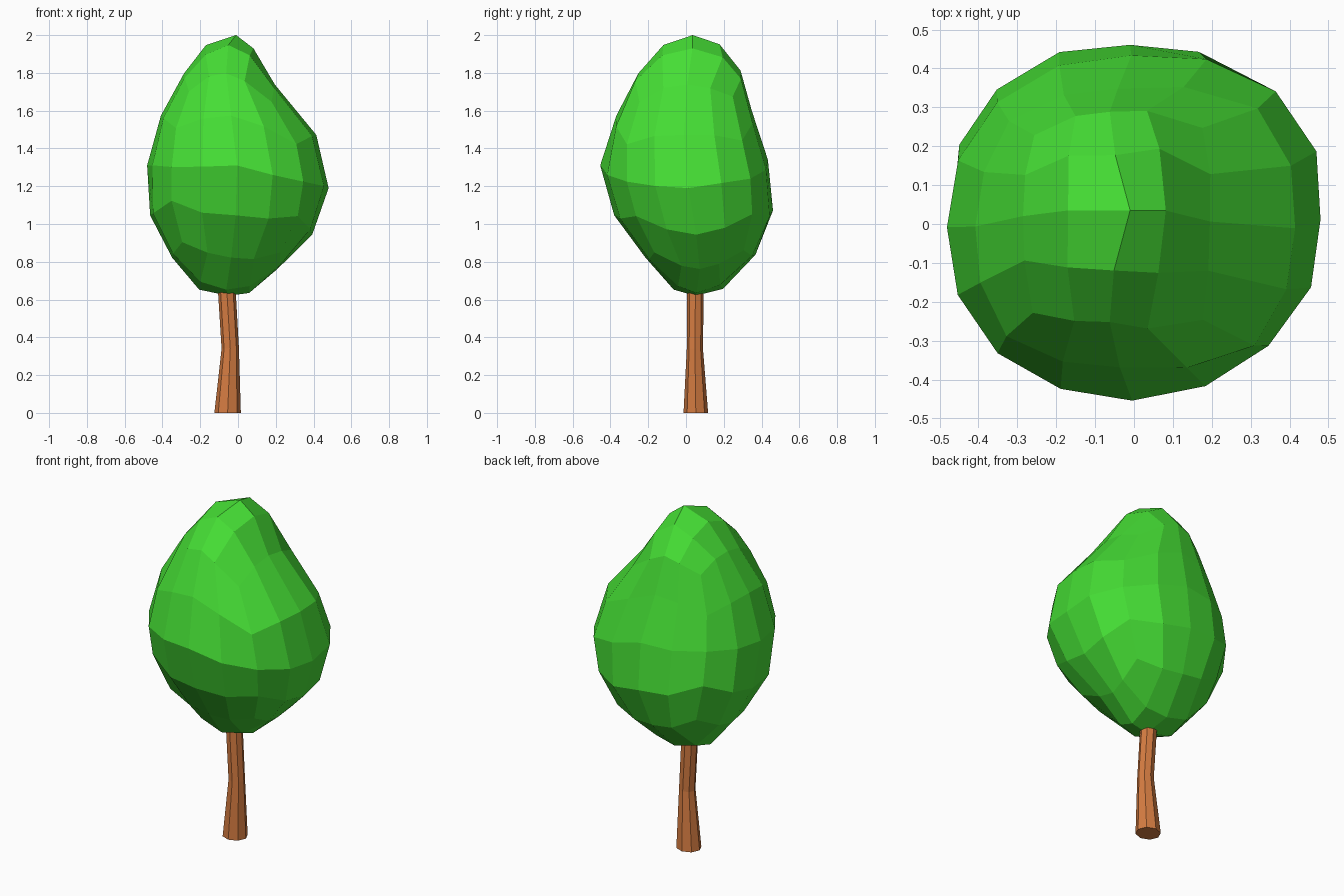
import bpy, bmesh, math, random

if "Cube" in bpy.data.objects:
    bpy.data.objects.remove(bpy.data.objects["Cube"])

random.seed(4)


def make_object(name, bm, color):
    bmesh.ops.recalc_face_normals(bm, faces=bm.faces)
    mesh = bpy.data.meshes.new(name)
    bm.to_mesh(mesh)
    bm.free()
    mat = bpy.data.materials.new(name + "_color")
    mat.diffuse_color = (*color, 1)
    mat.use_nodes = True
    mat.node_tree.nodes["Principled BSDF"].inputs["Base Color"].default_value = mat.diffuse_color
    mesh.materials.append(mat)
    obj = bpy.data.objects.new(name, mesh)
    bpy.context.collection.objects.link(obj)
    return obj


# Trunk: eight-sided rings along a bent path (x, y, z, radius)
bm = bmesh.new()
rings = []
for cx, cy, cz, r in [(-0.055, 0.052, 0, 0.070), (-0.041, 0.047, 0.34, 0.046),
                      (-0.06, 0.05, 0.66, 0.047)]:
    rings.append([bm.verts.new((cx + r * math.cos(i * math.tau / 8),
                                cy + r * 0.93 * math.sin(i * math.tau / 8), cz))
                  for i in range(8)])
for a, b in zip(rings, rings[1:]):
    for i in range(8):
        j = (i + 1) % 8
        bm.faces.new((a[i], a[j], b[j], b[i]))
bm.faces.new(rings[0])
bm.faces.new(rings[-1])
make_object("trunk", bm, (0.66, 0.2, 0.053))

# Crown outline: height, left, right, front, back
OUTLINE = [
    (0.62, -0.14, 0.04, -0.04, 0.14),
    (0.66, -0.22, 0.09, -0.07, 0.20),
    (0.79, -0.33, 0.24, -0.18, 0.33),
    (0.92, -0.40, 0.38, -0.315, 0.43),
    (1.05, -0.465, 0.44, -0.38, 0.46),
    (1.20, -0.475, 0.48, -0.43, 0.45),
    (1.35, -0.48, 0.465, -0.46, 0.43),
    (1.50, -0.445, 0.40, -0.395, 0.375),
    (1.71, -0.335, 0.21, -0.315, 0.315),
    (1.84, -0.26, 0.135, -0.22, 0.28),
    (1.94, -0.19, 0.075, -0.14, 0.21),
    (2.00, -0.02, 0.0, 0.03, 0.04),
]


def outline_at(z):
    for lo, hi in zip(OUTLINE, OUTLINE[1:]):
        if z <= hi[0]:
            t = max(0, (z - lo[0]) / (hi[0] - lo[0]))
            return [p + (q - p) * t for p, q in zip(lo[1:], hi[1:])]
    return OUTLINE[-1][1:]


# Crown: cube sphere of 4 x 4 quads per side, fitted to the outline
bm = bmesh.new()
bmesh.ops.create_cube(bm, size=2)
bmesh.ops.subdivide_edges(bm, edges=bm.edges[:], cuts=3, use_grid_fill=True)
for v in bm.verts:
    d = v.co.copy()
    for k in range(3):
        d[k] = math.tan(d[k] * math.pi / 4)
    d.normalize()
    s = math.hypot(d.x, d.y)
    ux, uy = (d.x / s, d.y / s) if s > 1e-4 else (0, 0)
    # rows of faces dip on the right side and rise slightly at the back
    z = 1.31 + 0.69 * d.z
    z += s * s * (-0.12 * max(ux, 0) + 0.03 * max(uy, 0))
    if d.z < -0.85:
        z = max(0.62, z - 0.02)
    x0, x1, y0, y1 = outline_at(z)
    # uneven bulge on the diagonals
    diagonal = abs(2 * ux * uy)
    if d.z < -0.2:
        bulge = 0.045
    elif ux > 0:
        bulge = 0.07 if uy > 0 else 0.025
    else:
        bulge = 0.02
    k = 1.005 + diagonal * (bulge + random.uniform(-0.01, 0.01))
    v.co = ((x0 + x1) / 2 + ux * k * (x1 - x0) / 2,
            (y0 + y1) / 2 + uy * k * (y1 - y0) / 2,
            z + diagonal * random.uniform(-0.01, 0.01))
make_object("crown", bm, (0.06, 0.73, 0.035))
